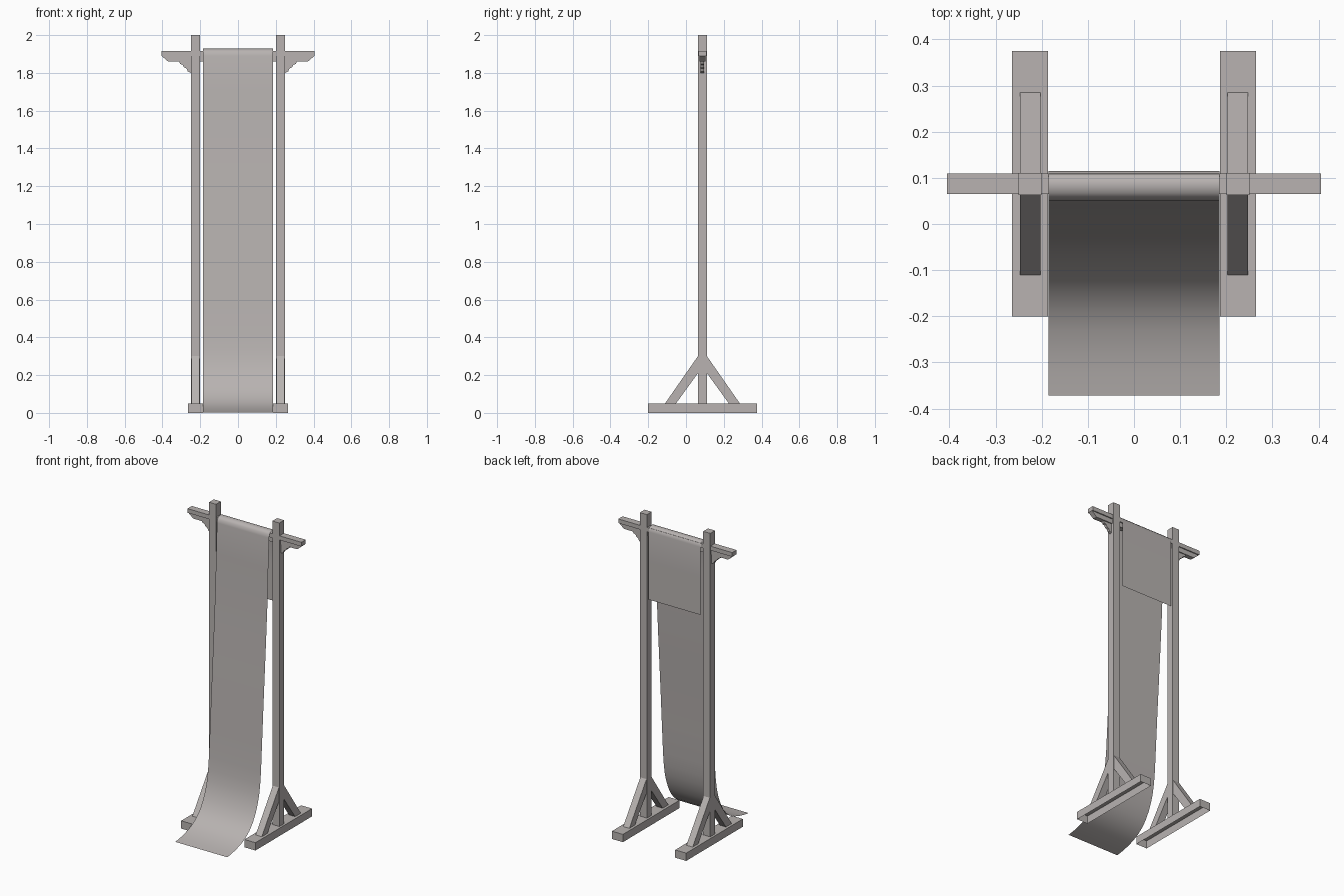
import bpy, bmesh
from mathutils import Vector

cube = bpy.data.objects.get("Cube")
if cube:
    bpy.data.objects.remove(cube, do_unlink=True)

grey = bpy.data.materials.new("warm grey")
grey.use_nodes = True
COLOUR = (0.48, 0.45, 0.44, 1)
grey.diffuse_color = COLOUR
grey.node_tree.nodes["Principled BSDF"].inputs["Base Color"].default_value = COLOUR

POST_X, POST_Y = 0.225, 0.087


def finish(name, bm):
    mesh = bpy.data.meshes.new(name)
    bm.to_mesh(mesh)
    bm.free()
    mesh.materials.append(grey)
    ob = bpy.data.objects.new(name, mesh)
    bpy.context.collection.objects.link(ob)
    return ob


def box(name, low, high, open_bottom=False):
    bm = bmesh.new()
    bmesh.ops.create_cube(bm, size=1)
    low, high = Vector(low), Vector(high)
    for v in bm.verts:
        v.co = (low + high) / 2 + v.co * (high - low)
    if open_bottom:
        down = [f for f in bm.faces if f.normal.z < -0.5]
        bmesh.ops.delete(bm, geom=down, context='FACES_ONLY')
    return finish(name, bm)


def prism(name, outline, offset):
    """Closed outline of 3D points, extruded along offset."""
    bm = bmesh.new()
    face = bm.faces.new([bm.verts.new(p) for p in outline])
    out = bmesh.ops.extrude_face_region(bm, geom=[face], use_keep_orig=True)
    moved = [g for g in out["geom"] if isinstance(g, bmesh.types.BMVert)]
    bmesh.ops.translate(bm, verts=moved, vec=offset)
    bmesh.ops.recalc_face_normals(bm, faces=bm.faces[:])
    return finish(name, bm)


# Stands: foot, post and two diagonal braces on each side
for side, s in (("left", 1), ("right", -1)):
    x = s * POST_X
    box(side + "_foot", (x - 0.039, -0.2, 0), (x + 0.039, 0.375, 0.05), True)
    box(side + "_post", (x - 0.025, POST_Y - 0.024, 0.05),
        (x + 0.025, POST_Y + 0.024, 2))
    for end, d in (("back", 1), ("front", -1)):
        shape = [(0.024, 0.3), (0.198, 0.05), (0.14, 0.05), (0.024, 0.21)]
        prism(f"{side}_{end}_brace",
              [(x - 0.022, POST_Y + d * y, z) for y, z in shape], (0.044, 0, 0))

    # Stepped bracket under the outer arm
    taper = [(0.25, 1.89), (0.405, 1.89), (0.37, 1.86), (0.25, 1.86)]
    scroll = [(0.25, 1.86), (0.312, 1.86), (0.306, 1.847), (0.292, 1.842),
              (0.286, 1.83), (0.272, 1.822), (0.266, 1.808), (0.25, 1.8)]
    for part, pts, half in (("arm_taper", taper, 0.015), ("scroll_bracket", scroll, 0.009)):
        prism(f"{side}_{part}", [(s * px, POST_Y - half, z) for px, z in pts],
              (0, 2 * half, 0))

# Crossbar with its narrower lower rail
box("crossbar", (-0.405, POST_Y - 0.022, 1.89), (0.405, POST_Y + 0.022, 1.917))
box("lower_rail", (-0.2, POST_Y - 0.015, 1.86), (0.2, POST_Y + 0.015, 1.89))

# Hanging sheet: back flap, over the bar, down the front and out along the floor
path = [(0.115, 1.46), (0.115, 1.7), (0.115, 1.895), (0.111, 1.914), (0.1, 1.925),
        (0.084, 1.928), (0.067, 1.924), (0.055, 1.912), (0.051, 1.89), (0.043, 1.7),
        (0.033, 1.45), (0.018, 1.2), (0.005, 1.0), (-0.008, 0.8), (-0.02, 0.6),
        (-0.031, 0.42), (-0.039, 0.34), (-0.05, 0.275), (-0.066, 0.22),
        (-0.087, 0.17), (-0.115, 0.122), (-0.148, 0.085), (-0.187, 0.055),
        (-0.23, 0.034), (-0.28, 0.018), (-0.325, 0.008), (-0.372, 0.001)]
bm = bmesh.new()
rows = [[bm.verts.new((x, y, z)) for x in (-0.185, 0.185)] for y, z in path]
for a, b in zip(rows, rows[1:]):
    face = bm.faces.new((a[0], a[1], b[1], b[0]))
    face.smooth = True
bmesh.ops.reverse_faces(bm, faces=[f for f in bm.faces])
bm.normal_update()
if bm.faces[:][-1].normal.z < 0:
    bmesh.ops.reverse_faces(bm, faces=bm.faces[:])
finish("hanging_sheet", bm)
